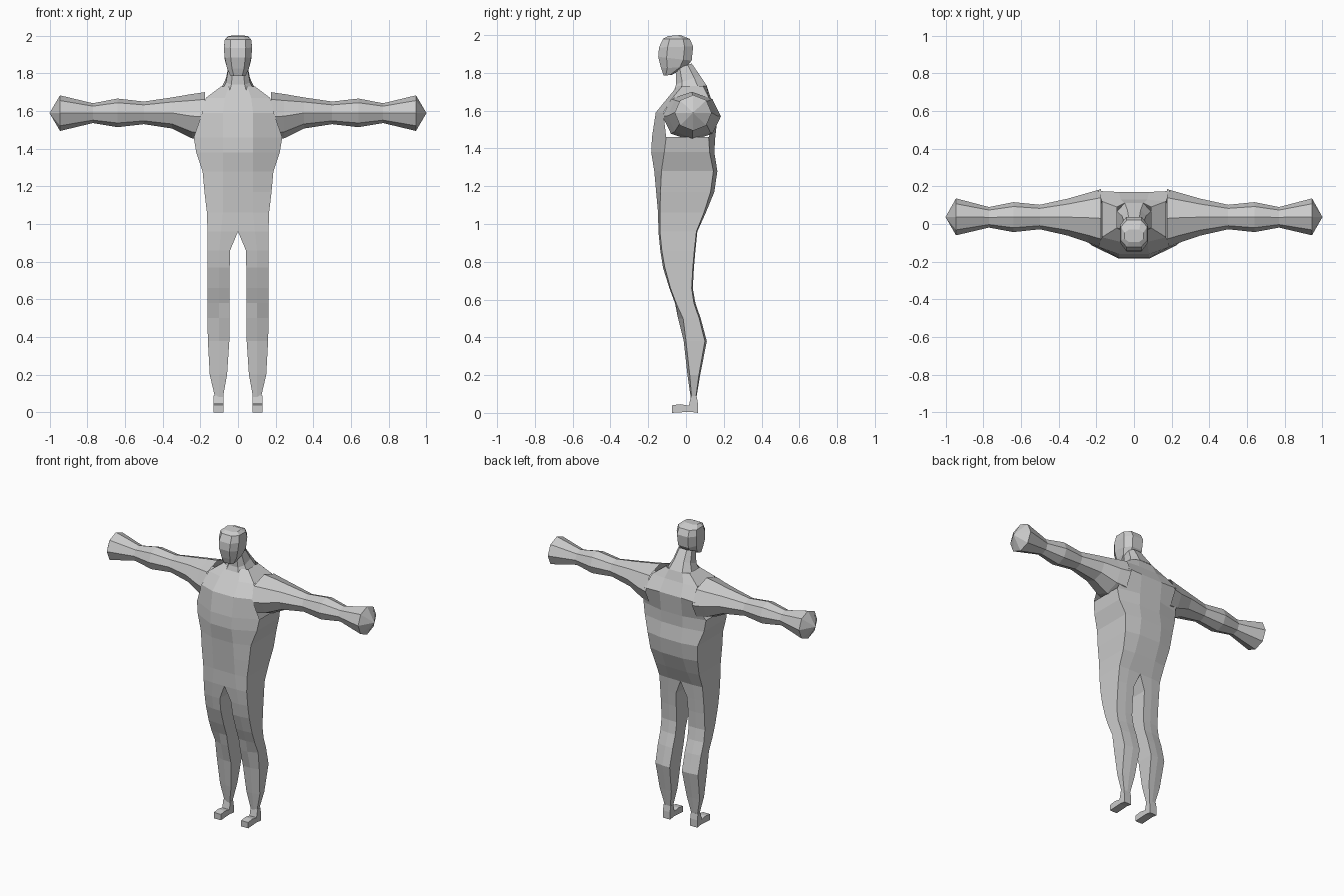
import bpy, bmesh, math


def loft(name, rings, cap_start=True, cap_end=True, skip=None, mirror=False):
    """Skin a list of equal-length point rings with flat quads."""
    bm = bmesh.new()
    vs = [[bm.verts.new(p) for p in r] for r in rings]
    n = len(rings[0])
    for a, b in zip(vs, vs[1:]):
        for i in range(n):
            j = (i + 1) % n
            f = bm.faces.new((a[i], a[j], b[j], b[i]))
            if skip and skip(f.calc_center_median()):
                bm.faces.remove(f)
    if cap_start:
        bm.faces.new(vs[0][::-1])
    if cap_end:
        bm.faces.new(vs[-1])
    bmesh.ops.remove_doubles(bm, verts=bm.verts, dist=0.0005)
    bmesh.ops.recalc_face_normals(bm, faces=bm.faces)
    me = bpy.data.meshes.new(name)
    bm.to_mesh(me)
    bm.free()
    ob = bpy.data.objects.new(name, me)
    bpy.context.collection.objects.link(ob)
    if mirror:
        m = ob.modifiers.new("Mirror", 'MIRROR')
        m.use_clip = True
    return ob


# Torso and leg: half sections (z, x inner, x mid, x outer, y front, front side, back side, back)
sections = [
    (0.08, .080, .10, .122, .025, .030, .052, .055),
    (0.20, .058, .10, .150, .008, .020, .068, .075),
    (0.38, .046, .10, .160, -.012, .000, .100, .110),
    (0.50, .045, .10, .162, -.042, -.015, .070, .078),
    (0.58, .045, .10, .163, -.058, -.052, .042, .050),
    (0.66, .045, .10, .163, -.088, -.082, .030, .036),
    (0.77, .044, .10, .163, -.122, -.112, .036, .042),
    (0.86, .042, .10, .163, -.136, -.128, .044, .050),
    (0.96, .000, .09, .162, -.146, -.138, .055, .060),
    (1.06, .000, .08, .165, -.148, -.138, .095, .105),
    (1.17, .000, .08, .178, -.158, -.135, .130, .150),
    (1.28, .000, .08, .188, -.168, -.130, .145, .166),
    (1.38, .000, .08, .222, -.184, -.115, .125, .150),
    (1.46, .000, .08, .235, -.180, -.105, .120, .155),
    (1.59, .000, .08, .190, -.160, -.120, .175, .170),
    (1.67, .000, .07, .170, -.095, -.070, .120, .130),
    (1.73, .000, .05, .090, -.045, -.020, .090, .110),
]
rings = [[(xi, f, z), (xm, f, z), (xo, fs, z), (xo, bs, z), (xm, b, z), (xi, b, z)]
         for z, xi, xm, xo, f, fs, bs, b in sections]
# leave the centre plane and the arm opening empty
loft("body", rings, cap_end=False, mirror=True,
     skip=lambda c: c.x < 0.001 or (c.x > 0.17 and 1.5 < c.z < 1.66))

# Arms ending in fists: octagonal sections (x, y front, y back, z bottom, z top)
arm = []
for x, y0, y1, z0, z1 in [
        (.175, -.125, .185, 1.44, 1.70), (.245, -.098, .165, 1.455, 1.690),
        (.35, -.062, .135, 1.507, 1.672), (.50, -.028, .102, 1.530, 1.650),
        (.64, -.043, .116, 1.514, 1.666), (.77, -.019, .090, 1.536, 1.641),
        (.945, -.060, .136, 1.494, 1.683), (1.0, .036, .038, 1.588, 1.59)]:
    arm.append([(x, (y0 + y1) / 2 + (y1 - y0) / 2 * math.cos(k * math.pi / 4),
                 (z0 + z1) / 2 + (z1 - z0) / 2 * math.sin(k * math.pi / 4))
                for k in range(8)])
loft("arm", arm, cap_start=False, mirror=True)

# Feet: side profile swept across the width
profile = [(-.075, 0), (-.075, .040), (-.03, .046), (.015, .038), (.027, .09),
           (.056, .09), (.063, .05), (.063, 0), (.02, .006)]
loft("foot", [[(x, y, z) for y, z in profile] for x in (.076, .129)], mirror=True)


def oct_ring(w, y0, z0, y1, z1):
    """Chamfered-box ring from the front point (y0, z0) to the back point (y1, z1)."""
    pts = [(.55, 0), (1, .25), (1, .75), (.55, 1), (-.55, 1), (-1, .75), (-1, .25), (-.55, 0)]
    return [(w * x, y0 + t * (y1 - y0), z0 + t * (z1 - z0)) for x, t in pts]


# Neck, leaning forward
loft("neck", [oct_ring(.090, -.070, 1.685, .112, 1.73), oct_ring(.064, -.052, 1.74, .075, 1.785),
              oct_ring(.050, -.055, 1.82, .030, 1.85)], False, False)

# Head
loft("head", [oct_ring(.040, -.118, 1.785, -.075, 1.79), oct_ring(.058, -.132, 1.825, .000, 1.83),
              oct_ring(.070, -.147, 1.885, .030, 1.865), oct_ring(.075, -.143, 1.935, .038, 1.94),
              oct_ring(.070, -.122, 1.98, .020, 1.98), oct_ring(.050, -.095, 1.995, -.030, 2.0)])
